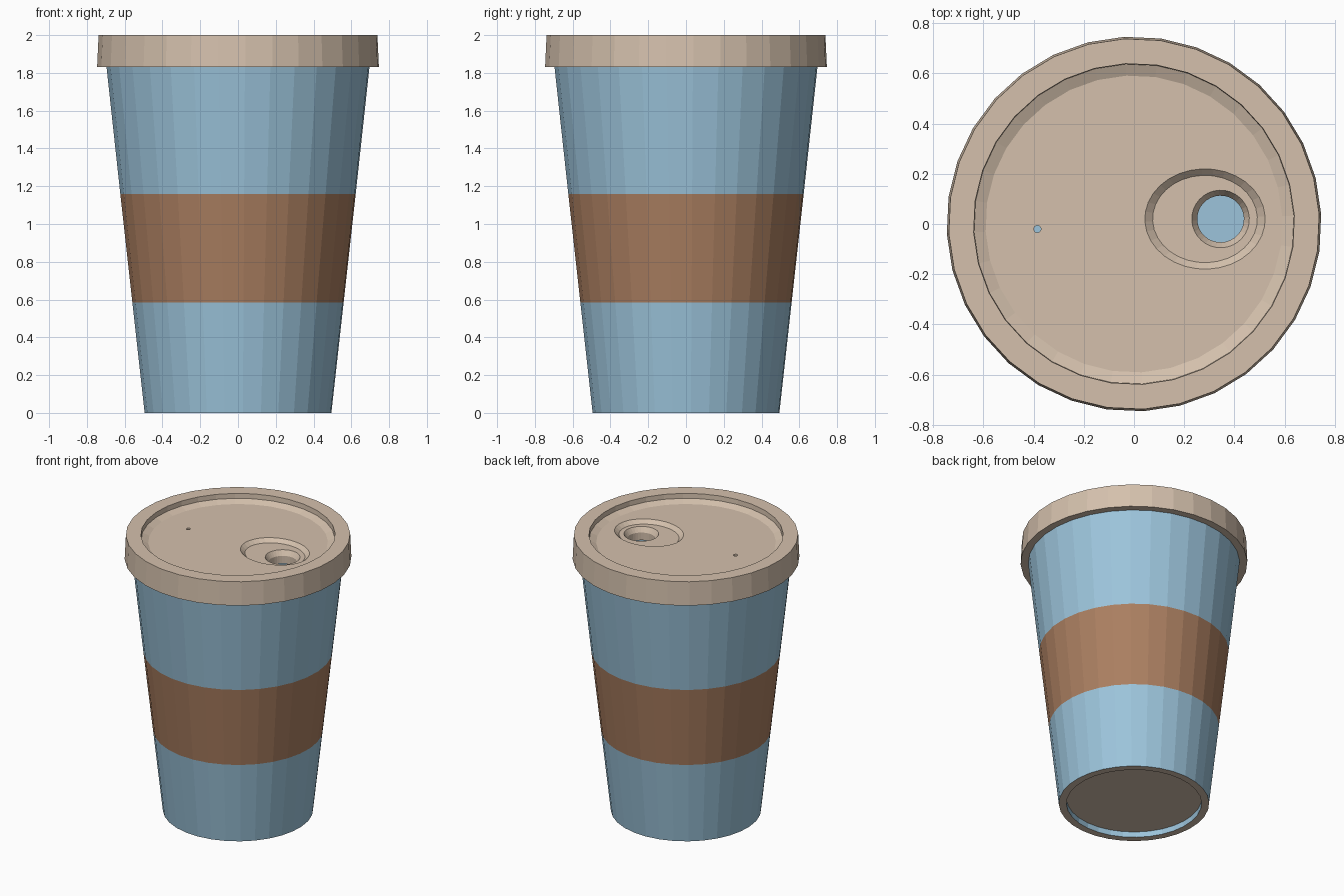
import bpy, bmesh, math

if "Cube" in bpy.data.objects:
    bpy.data.objects.remove(bpy.data.objects["Cube"])

SIDES = 32
TURN = math.radians(3)


def material(name, rgb):
    m = bpy.data.materials.new(name)
    m.diffuse_color = (*rgb, 1)
    m.use_nodes = True
    m.node_tree.nodes["Principled BSDF"].inputs["Base Color"].default_value = m.diffuse_color
    return m


BLUE = material("pale blue", (0.332, 0.552, 0.708))
BROWN = material("sleeve brown", (0.407, 0.212, 0.119))
BEIGE = material("lid beige", (0.66, 0.53, 0.415))
MATS = [BLUE, BROWN, BEIGE]


def lathe(name, profile, colours, centre=(0, 0), stretch=1.0):
    """Revolve (radius, z) points; one colour index per profile segment."""
    bm = bmesh.new()
    rings = []
    for r, z in profile:
        if r == 0:
            rings.append([bm.verts.new((*centre, z))] * SIDES)
            continue
        ring = []
        for i in range(SIDES):
            a = TURN + i * math.tau / SIDES
            ring.append(bm.verts.new((centre[0] + r * math.cos(a) * stretch,
                                      centre[1] + r * math.sin(a), z)))
        rings.append(ring)
    for lower, upper, colour in zip(rings, rings[1:], colours):
        for i in range(SIDES):
            j = (i + 1) % SIDES
            corners = dict.fromkeys((lower[i], lower[j], upper[j], upper[i]))
            bm.faces.new(list(corners)).material_index = colour
    bmesh.ops.recalc_face_normals(bm, faces=bm.faces)
    mesh = bpy.data.meshes.new(name)
    bm.to_mesh(mesh)
    bm.free()
    for m in MATS:
        mesh.materials.append(m)
    ob = bpy.data.objects.new(name, mesh)
    bpy.context.collection.objects.link(ob)
    return ob


def cut(target, cutter):
    mod = target.modifiers.new("cut", 'BOOLEAN')
    mod.operation = 'DIFFERENCE'
    mod.solver = 'EXACT'
    mod.object = cutter
    bpy.context.view_layer.objects.active = target
    bpy.ops.object.modifier_apply(modifier=mod.name)
    bpy.data.objects.remove(cutter)


# Hollow cup with a sleeve band and a recessed base
cup = lathe("cup",
            [(0, 0.04), (0.445, 0.04), (0.445, 0), (0.495, 0), (0.56, 0.585),
             (0.624, 1.16), (0.698, 1.84), (0.65, 1.84), (0.452, 0.07), (0, 0.07)],
            [2, 0, 2, 0, 1, 0, 0, 0, 0])

# Lid with a raised rim around a sunken top
lid = lathe("lid",
            [(0, 1.83), (0.747, 1.83), (0.739, 2.0), (0.64, 2.0),
             (0.638, 1.965), (0.592, 1.945), (0, 1.945)], [2] * 6)

# Oval sip well, drinking hole and vent hole
cut(lid, lathe("well_cutter", [(0, 1.92), (0.174, 1.92), (0.226, 1.97), (0, 1.97)],
               [2] * 3, (0.283, 0.02), 1.2))
cut(lid, lathe("sip_hole_cutter",
               [(0, 1.8), (0.093, 1.8), (0.093, 1.885), (0.121, 1.93), (0, 1.93)],
               [2] * 4, (0.345, 0.02)))
cut(lid, lathe("vent_hole_cutter", [(0, 1.8), (0.014, 1.8), (0.014, 1.98), (0, 1.98)],
               [2] * 3, (-0.385, -0.02)))
